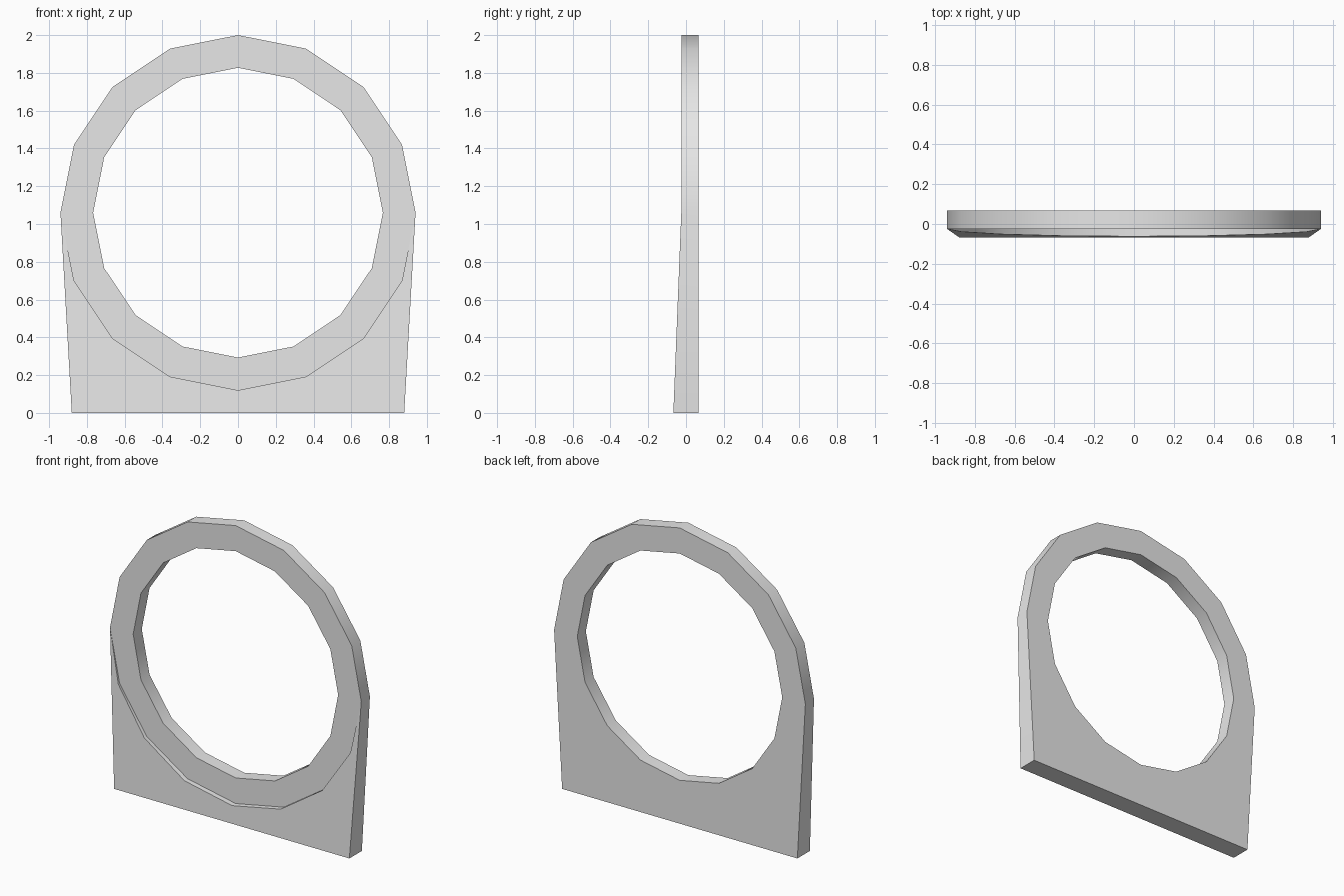
import bpy, bmesh
from math import sin, cos, pi

cube = bpy.data.objects.get("Cube")
if cube:
    bpy.data.objects.remove(cube)

SIDES, CENTRE_Z = 16, 1.06
OUTER, INNER = 0.94, 0.767
BACK, RING_FRONT, FOOT_FRONT = 0.067, -0.025, -0.067
FOOT_HALF = 0.88

bm = bmesh.new()


def slope(z):
    """Depth of the leaning stand front at a height."""
    return FOOT_FRONT + (RING_FRONT - FOOT_FRONT) * z / CENTRE_Z


def vert(x, y, z):
    return bm.verts.new((x, y, z))


def circle(radius, y=None):
    points = []
    for i in range(SIDES):
        a = 2 * pi * i / SIDES
        z = CENTRE_Z + radius * sin(a)
        points.append(vert(radius * cos(a), slope(z) if y is None else y, z))
    return points


outer_front, outer_back = circle(OUTER, RING_FRONT), circle(OUTER, BACK)
inner_front, inner_back = circle(INNER, RING_FRONT), circle(INNER, BACK)
lip = circle(OUTER)
half = SIDES // 2

# Ring faces, bore, upper rim and the step down from the stand
for i in range(SIDES):
    j = (i + 1) % SIDES
    bm.faces.new((outer_front[i], outer_front[j], inner_front[j], inner_front[i]))
    bm.faces.new((inner_front[i], inner_front[j], inner_back[j], inner_back[i]))
    bm.faces.new((inner_back[i], inner_back[j], outer_back[j], outer_back[i]))
    rim = outer_back if i < half else lip
    bm.faces.new((outer_front[i], rim[i], rim[j], outer_front[j]))

# Leaning stand around the lower half of the ring
front = [vert(s * FOOT_HALF, FOOT_FRONT, 0) for s in (-1, 1)]
back = [vert(s * FOOT_HALF, BACK, 0) for s in (-1, 1)]
arc = [*range(half, SIDES), 0]
bm.faces.new([lip[i] for i in arc] + [front[1], front[0]])
bm.faces.new([outer_back[i] for i in arc] + [back[1], back[0]])
bm.faces.new((front[0], front[1], back[1], back[0]))
for k, i in ((0, half), (1, 0)):
    bm.faces.new((lip[i], front[k], back[k], outer_back[i]))

# Weld the points where stand and ring meet, and drop unused ones
bmesh.ops.remove_doubles(bm, verts=bm.verts[:], dist=0.0005)
bmesh.ops.delete(bm, geom=[v for v in bm.verts if not v.link_faces], context="VERTS")
bmesh.ops.recalc_face_normals(bm, faces=bm.faces[:])

mesh = bpy.data.meshes.new("ring_stand")
bm.to_mesh(mesh)
bm.free()
stand = bpy.data.objects.new("ring_stand", mesh)
bpy.context.collection.objects.link(stand)

# Light grey material
grey = bpy.data.materials.new("light_grey")
grey.use_nodes = True
colour = (0.8, 0.8, 0.8, 1)
grey.diffuse_color = colour
grey.node_tree.nodes["Principled BSDF"].inputs["Base Color"].default_value = colour
mesh.materials.append(grey)

# Smooth rim and bore with crisp corners
bpy.ops.object.select_all(action="DESELECT")
stand.select_set(True)
bpy.context.view_layer.objects.active = stand
bpy.ops.object.shade_smooth_by_angle()
